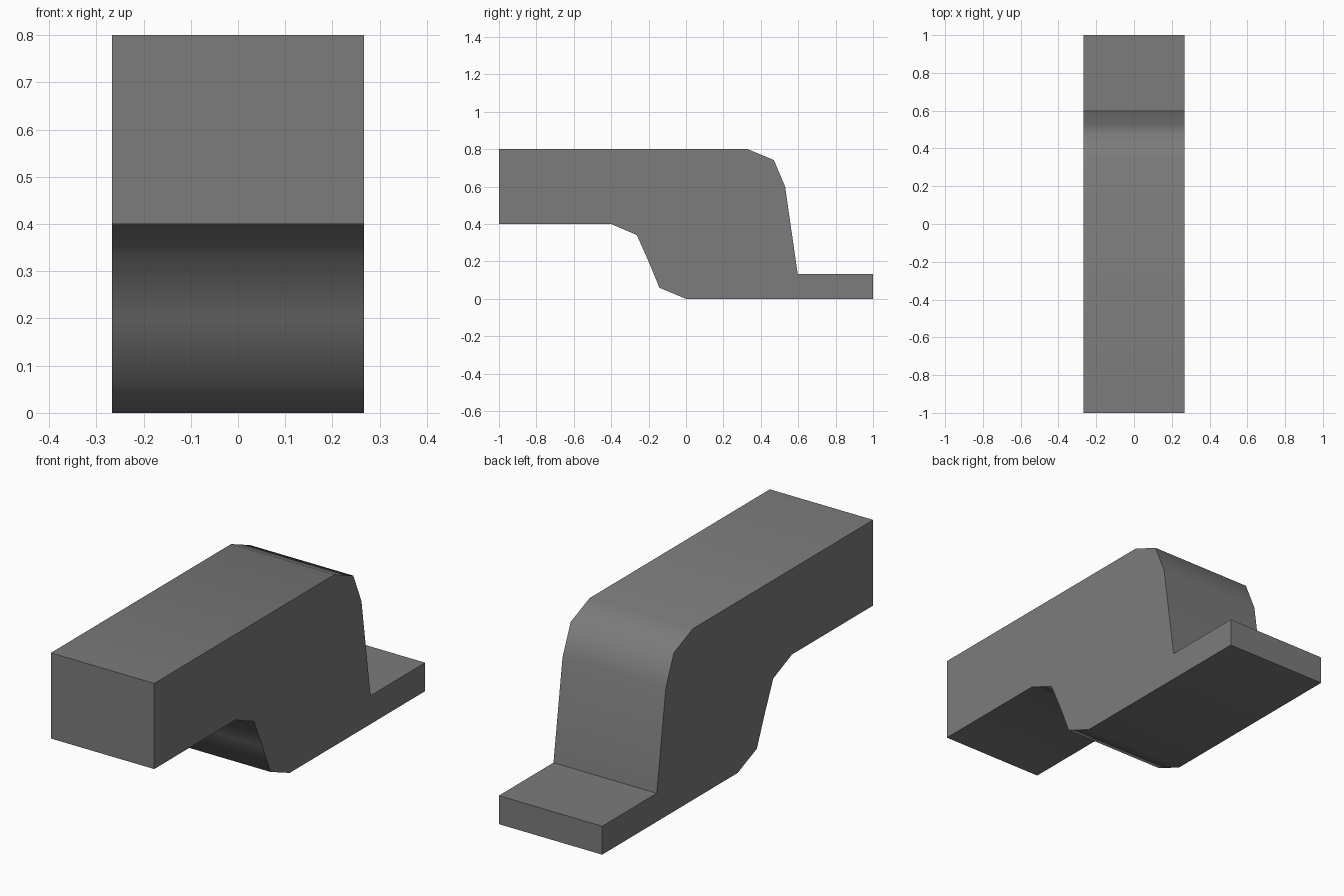
import bpy, bmesh, math

if "Cube" in bpy.data.objects:
    bpy.data.objects.remove(bpy.data.objects["Cube"])

HALF_WIDTH = 0.267

# Side profile (y, z): upper slab, rounded drop, thin foot, S-shaped underside
PROFILE = [(-1, 0.8), (0.33, 0.8), (0.47, 0.742), (0.53, 0.6), (0.597, 0.133),
           (1, 0.133), (1, 0), (0, 0), (-0.142, 0.059), (-0.2, 0.2),
           (-0.263, 0.341), (-0.4, 0.4), (-1, 0.4)]

grey = bpy.data.materials.new("mid grey")
grey.diffuse_color = (0.2, 0.2, 0.2, 1)
grey.use_nodes = True
grey.node_tree.nodes["Principled BSDF"].inputs["Base Color"].default_value = grey.diffuse_color

# Stepped bracket: profile extruded across the width
bm = bmesh.new()
face = bm.faces.new([bm.verts.new((-HALF_WIDTH, y, z)) for y, z in PROFILE])
ext = bmesh.ops.extrude_face_region(bm, geom=[face], use_keep_orig=True)
moved = [g for g in ext["geom"] if isinstance(g, bmesh.types.BMVert)]
bmesh.ops.translate(bm, verts=moved, vec=(2 * HALF_WIDTH, 0, 0))
bmesh.ops.recalc_face_normals(bm, faces=bm.faces)

mesh = bpy.data.meshes.new("stepped_bracket")
bm.to_mesh(mesh)
bm.free()
mesh.materials.append(grey)
bracket = bpy.data.objects.new("stepped_bracket", mesh)
bpy.context.collection.objects.link(bracket)

# Smooth bends, sharp corners
bpy.context.view_layer.objects.active = bracket
bracket.select_set(True)
bpy.ops.object.shade_smooth_by_angle(angle=math.radians(55))
